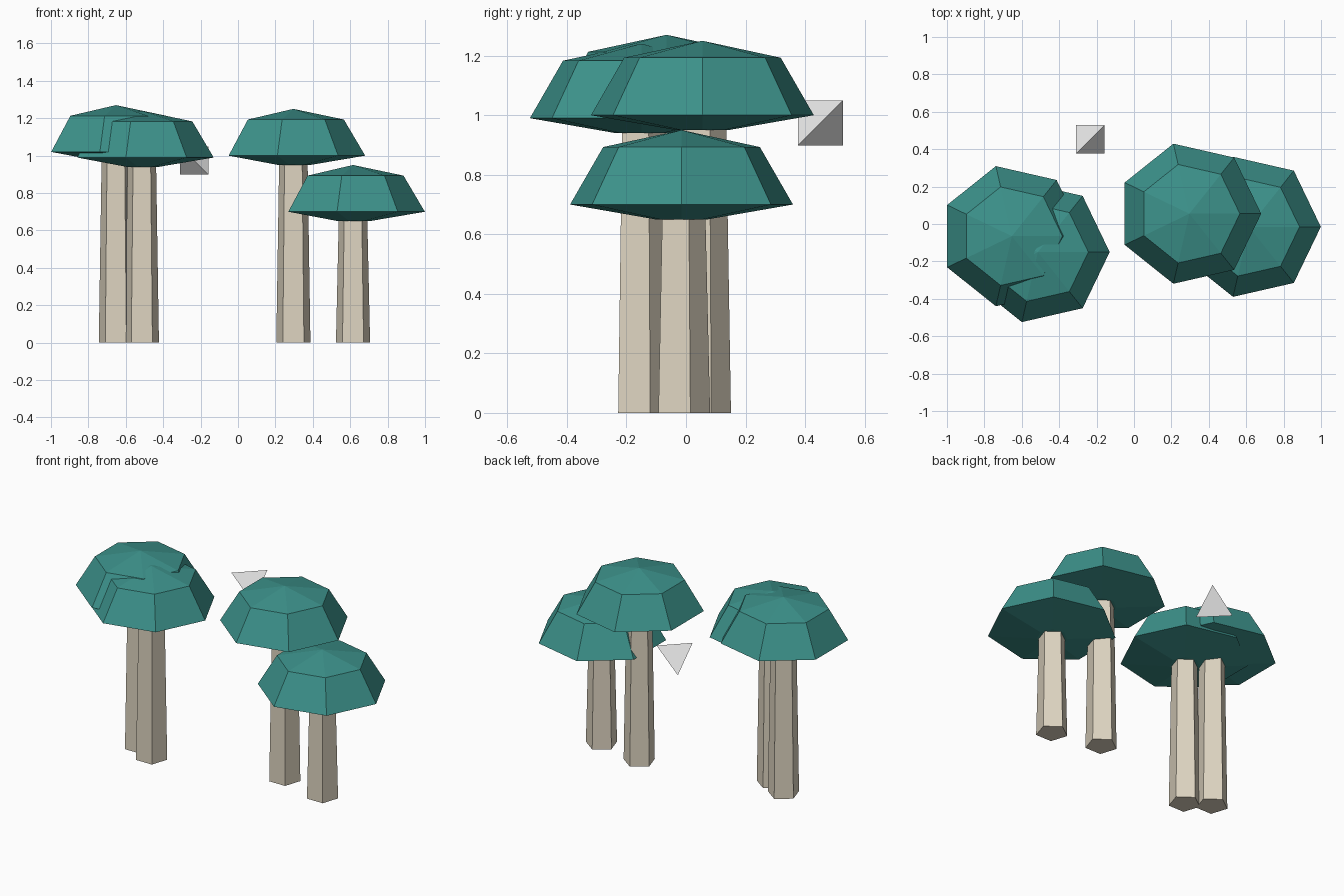
import bpy
import bmesh
from math import cos, sin, pi

cube = bpy.data.objects.get("Cube")
if cube:
    bpy.data.objects.remove(cube, do_unlink=True)


def make_material(name, rgb):
    mat = bpy.data.materials.new(name)
    mat.use_nodes = True
    mat.diffuse_color = (*rgb, 1)
    mat.node_tree.nodes["Principled BSDF"].inputs["Base Color"].default_value = (*rgb, 1)
    return mat


TEAL = make_material("teal foliage", (0.046, 0.29, 0.26))
BARK = make_material("pale bark", (0.73, 0.66, 0.53))
GREY = make_material("light grey", (0.8, 0.8, 0.8))


def add_object(name, bm, mat, location):
    bmesh.ops.recalc_face_normals(bm, faces=bm.faces)
    mesh = bpy.data.meshes.new(name)
    bm.to_mesh(mesh)
    bm.free()
    mesh.materials.append(mat)
    obj = bpy.data.objects.new(name, mesh)
    obj.location = location
    bpy.context.collection.objects.link(obj)


def lathe(name, profile, sides, start, mat, location):
    """Faceted solid from (radius, height) pairs; radius 0 makes a tip."""
    bm = bmesh.new()
    rings = []
    for r, z in profile:
        count = sides if r else 1
        rings.append([bm.verts.new((r * cos(start + 2 * pi * i / sides),
                                    r * sin(start + 2 * pi * i / sides), z))
                      for i in range(count)])
    for low, high in zip(rings, rings[1:]):
        for i in range(sides):
            j = (i + 1) % sides
            if len(high) == 1:
                bm.faces.new((low[i], low[j], high[0]))
            else:
                bm.faces.new((low[i], low[j], high[j], high[i]))
    for ring in (rings[0], rings[-1]):
        if len(ring) > 1:
            bm.faces.new(ring)
    add_object(name, bm, mat, location)


# Trees: position and height of the crown underside
TREES = {
    "back_left": (0.296, 0.055, 0.95),
    "front_left": (0.615, -0.015, 0.65),
    "back_right": (-0.653, -0.065, 0.97),
    "front_right": (-0.514, -0.15, 0.94),
}
CROWN = [(0.09, 0), (0.384, 0.05), (0.27, 0.243), (0, 0.3)]

for name, (x, y, height) in TREES.items():
    lathe(name + "_trunk", [(0.096, 0), (0.08, height + 0.02)], 5, pi / 2, BARK, (x, y, 0))
    lathe(name + "_crown", CROWN, 7, 0, TEAL, (x, y, height))

# Floating tetrahedron on alternate corners of a small cube
bm = bmesh.new()
h = 0.076
corners = [bm.verts.new((h * a, h * b, h * a * b)) for a in (-1, 1) for b in (-1, 1)]
for skipped in corners:
    bm.faces.new([v for v in corners if v is not skipped])
add_object("floating_tetrahedron", bm, GREY, (-0.235, 0.452, 0.974))
